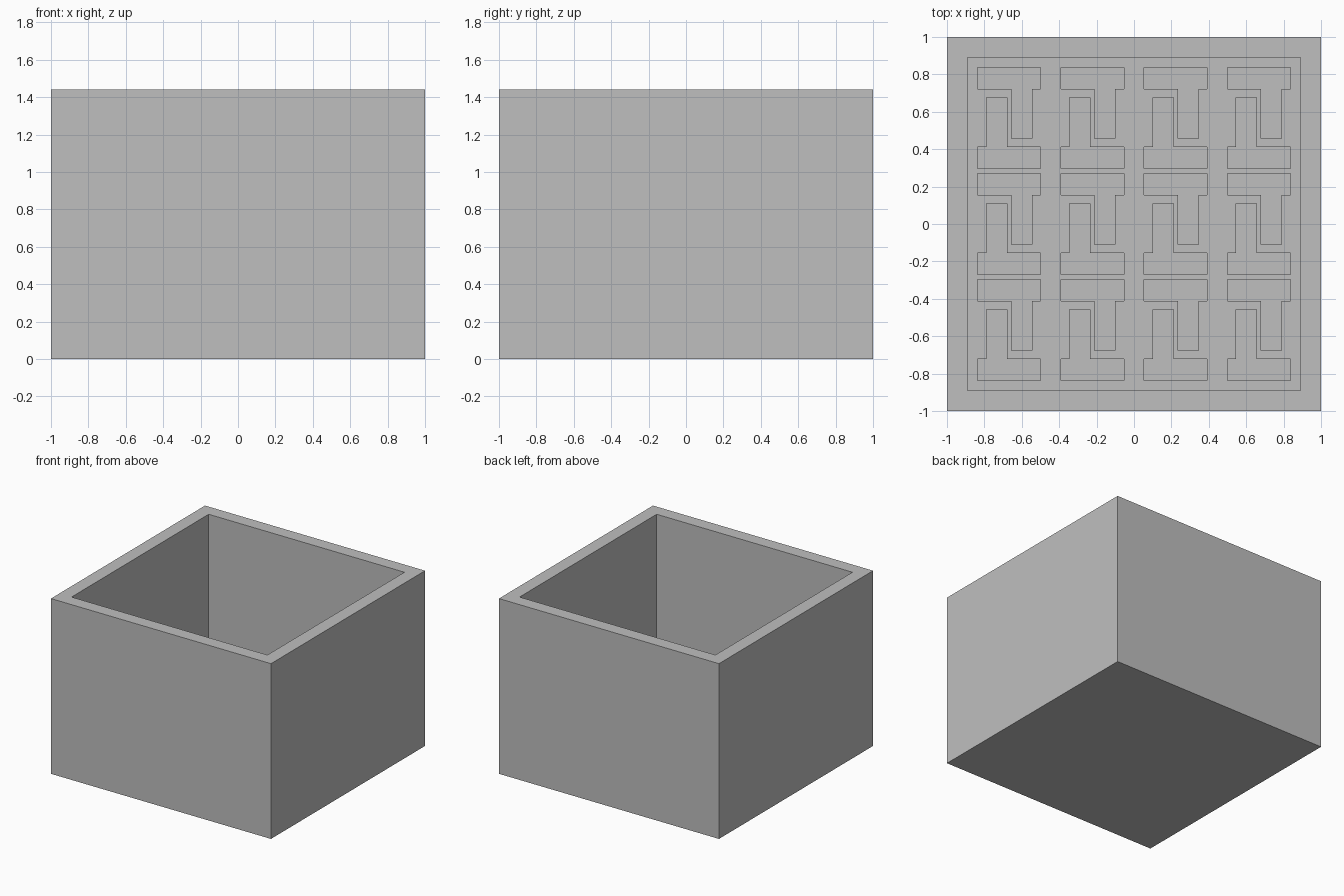
import bpy
import bmesh

if "Cube" in bpy.data.objects:
    bpy.data.objects.remove(bpy.data.objects["Cube"])

HEIGHT, WALL, FLOOR, POCKET = 1.44, 0.11, 0.11, 0.05

grey = bpy.data.materials.new("grey")
grey.diffuse_color = (0.52, 0.52, 0.52, 1)
grey.use_nodes = True
grey.node_tree.nodes["Principled BSDF"].inputs["Base Color"].default_value = grey.diffuse_color


def prisms(name, outlines, z0, z1):
    """Extrude flat outlines from z0 up to z1 as one object."""
    bm = bmesh.new()
    for outline in outlines:
        base = bm.faces.new([bm.verts.new((x, y, z0)) for x, y in outline])
        out = bmesh.ops.extrude_face_region(bm, geom=[base], use_keep_orig=True)
        top = [v for v in out["geom"] if isinstance(v, bmesh.types.BMVert)]
        bmesh.ops.translate(bm, verts=top, vec=(0, 0, z1 - z0))
    bmesh.ops.recalc_face_normals(bm, faces=bm.faces)
    mesh = bpy.data.meshes.new(name)
    bm.to_mesh(mesh)
    bm.free()
    mesh.materials.append(grey)
    obj = bpy.data.objects.new(name, mesh)
    bpy.context.collection.objects.link(obj)
    return obj


def square(r):
    return [(-r, -r), (r, -r), (r, r), (-r, r)]


def cut(target, cutter):
    cutter.hide_render = True
    cutter.hide_set(True)
    mod = target.modifiers.new(cutter.name, 'BOOLEAN')
    mod.operation = 'DIFFERENCE'
    mod.solver = 'EXACT'
    mod.object = cutter


# Upper pocket of a pair: a wide bar with one leg, measured from the cell centre
W, H, BAR = 0.168, 0.27, 0.115
upper = [(-W, H), (W, H), (W, H - BAR), (0.122, H - BAR), (0.122, -0.11),
         (0.012, -0.11), (0.012, H - BAR), (-W, H - BAR)]

# Each cell holds the pocket and its half-turn copy; 4 columns by 3 rows
pockets = []
for col in range(4):
    for row in range(3):
        cx, cy = (col - 1.5) * 0.445, (row - 1) * 0.567
        for s in (1, -1):
            pockets.append([(cx + s * x, cy + s * y) for x, y in upper])

# Open box with a thick wall and pockets sunk into its floor
box = prisms("open_box", [square(1)], 0, HEIGHT)
cut(box, prisms("cavity_cutter", [square(1 - WALL)], FLOOR, HEIGHT + 0.2))
cut(box, prisms("pocket_cutter", pockets, FLOOR - POCKET, FLOOR + 0.1))
